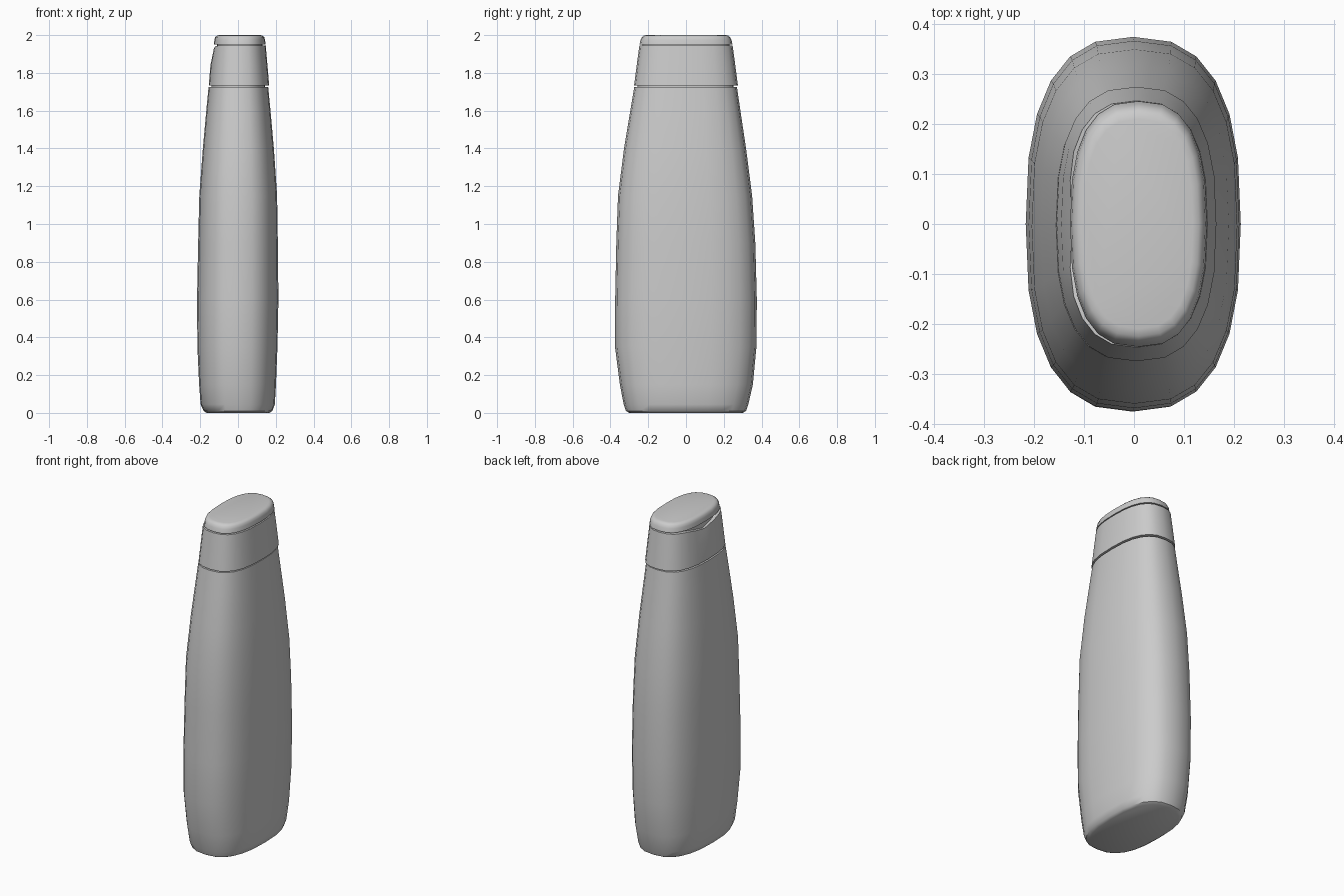
import bpy, bmesh, math

SIDES = 24
POWER = 2.6   # squareness of the oval cross-section


def oval(z, x0, x1, y0, y1):
    """One ring of a rounded-oval section between the given limits."""
    cx, cy, rx, ry = (x0 + x1) / 2, (y0 + y1) / 2, (x1 - x0) / 2, (y1 - y0) / 2
    pts = []
    for i in range(SIDES):
        a = 2 * math.pi * i / SIDES
        c, s = math.cos(a), math.sin(a)
        pts.append((cx + rx * math.copysign(abs(c) ** (2 / POWER), c),
                    cy + ry * math.copysign(abs(s) ** (2 / POWER), s), z))
    return pts


def loft(name, sections, shape=None):
    """Skin closed rings from bottom to top; shape may adjust single points."""
    bm = bmesh.new()
    rings = []
    for k, sec in enumerate(sections):
        pts = oval(*sec)
        if shape:
            pts = [shape(k, p) for p in pts]
        rings.append([bm.verts.new(p) for p in pts])
    for a, b in zip(rings, rings[1:]):
        for i in range(SIDES):
            j = (i + 1) % SIDES
            bm.faces.new((a[i], a[j], b[j], b[i]))
    bm.faces.new(rings[0][::-1])
    bm.faces.new(rings[-1])
    me = bpy.data.meshes.new(name)
    bm.to_mesh(me)
    bm.free()
    ob = bpy.data.objects.new(name, me)
    bpy.context.collection.objects.link(ob)
    bpy.ops.object.select_all(action='DESELECT')
    ob.select_set(True)
    bpy.context.view_layer.objects.active = ob
    bpy.ops.object.shade_smooth_by_angle(angle=math.radians(40))
    return ob


# Bottle body, with a short inset neck that leaves a seam under the cap
loft("bottle_body", [
    (0.000, -0.165, 0.165, -0.300, 0.300),
    (0.010, -0.182, 0.182, -0.318, 0.318),
    (0.045, -0.198, 0.195, -0.330, 0.330),
    (0.150, -0.206, 0.201, -0.350, 0.354),
    (0.350, -0.215, 0.209, -0.376, 0.373),
    (0.600, -0.217, 0.214, -0.375, 0.375),
    (0.900, -0.211, 0.211, -0.369, 0.367),
    (1.150, -0.205, 0.207, -0.360, 0.350),
    (1.400, -0.186, 0.190, -0.328, 0.318),
    (1.600, -0.168, 0.172, -0.295, 0.288),
    (1.724, -0.156, 0.160, -0.274, 0.270),
    (1.724, -0.140, 0.144, -0.256, 0.252),
    (1.740, -0.140, 0.144, -0.256, 0.252),
])


# Cap, with a shallow thumb notch under the lid on the -x side
def notch(k, p):
    x, y, z = p
    if k in (2, 3) and x < 0:
        d = max(0.0, 1 - abs(y) / 0.16)
        return (x + (0.012 * d if k == 2 else 0), y, z - 0.035 * d)
    return p


loft("cap_base", [
    (1.732, -0.155, 0.165, -0.275, 0.275),
    (1.840, -0.146, 0.156, -0.261, 0.261),
    (1.944, -0.137, 0.147, -0.247, 0.247),
    (1.944, -0.112, 0.130, -0.230, 0.230),
    (1.955, -0.110, 0.128, -0.228, 0.228),
], notch)

# Flip lid with rounded top edge
loft("cap_lid", [
    (1.951, -0.128, 0.146, -0.246, 0.246),
    (1.975, -0.125, 0.143, -0.241, 0.241),
    (1.989, -0.121, 0.139, -0.234, 0.234),
    (1.997, -0.112, 0.130, -0.225, 0.225),
    (2.000, -0.100, 0.118, -0.210, 0.210),
])
